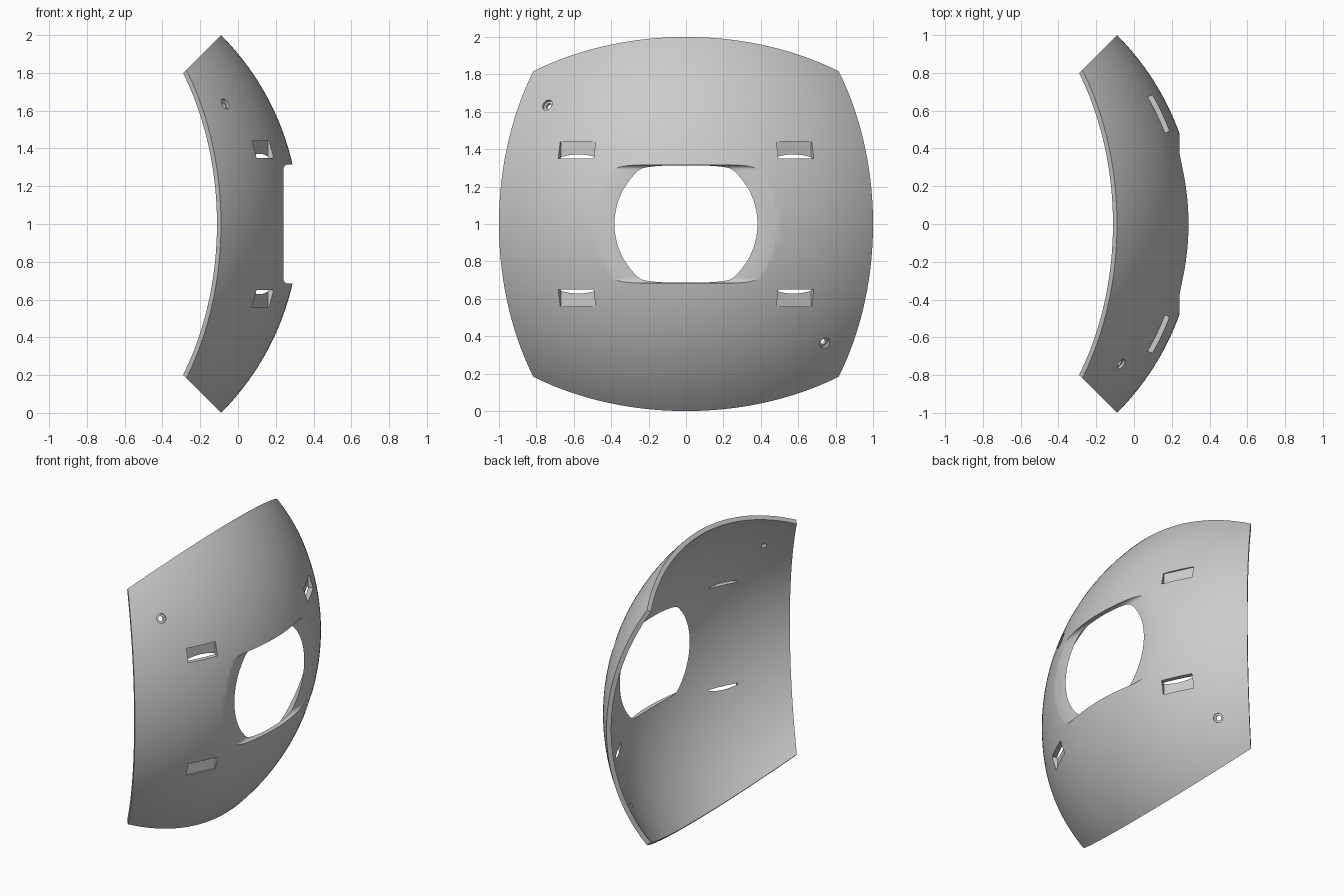
import bpy, bmesh
from math import tan, pi, atan2
from mathutils import Matrix, Vector

OUTER, INNER = 2 ** 0.5, 1.384
CENTRE = Vector((-1.09, 0, 1))      # centre of the sphere the panel belongs to

if "Cube" in bpy.data.objects:
    bpy.data.objects.remove(bpy.data.objects["Cube"])

grey = bpy.data.materials.new("plain grey")
grey.use_nodes = True
colour = (0.6, 0.6, 0.6, 1)
grey.diffuse_color = colour
grey.node_tree.nodes["Principled BSDF"].inputs["Base Color"].default_value = colour


def make_object(name, bm):
    bmesh.ops.recalc_face_normals(bm, faces=bm.faces)
    mesh = bpy.data.meshes.new(name)
    bm.to_mesh(mesh)
    bm.free()
    mesh.materials.append(grey)
    ob = bpy.data.objects.new(name, mesh)
    ob.location = CENTRE
    bpy.context.collection.objects.link(ob)
    return ob


def box(bm, size, matrix):
    return bmesh.ops.create_cube(bm, size=1, matrix=matrix @ Matrix.Diagonal((*size, 1)))


# Shell panel: one sixth of a hollow sphere, bounded by radial planes
bm = bmesh.new()
bmesh.ops.create_grid(bm, x_segments=64, y_segments=64, size=pi / 4)
for v in bm.verts:
    v.co = Vector((1, tan(v.co.x), tan(v.co.y))).normalized() * OUTER
inside = bmesh.ops.extrude_face_region(bm, geom=bm.faces[:], use_keep_orig=True)
for item in inside["geom"]:
    if isinstance(item, bmesh.types.BMVert):
        item.co *= INNER / OUTER
panel = make_object("shell_panel", bm)

cutters = []

# Flat central recess with rounded inner corners; it breaks through as the window
bm = bmesh.new()
box(bm, (0.4, 1.6, 0.63), Matrix.Translation((1.53, 0, 0)))
corners = [e for e in bm.edges if all(v.co.x < 1.4 for v in e.verts)
           and abs(e.verts[0].co.y - e.verts[1].co.y) > 1]
bmesh.ops.bevel(bm, geom=corners, offset=0.025, segments=6, profile=0.5, affect='EDGES')
cutters.append(make_object("recess_cutter", bm))

# Four shallow rectangular slots, turned to face outwards
bm = bmesh.new()
for side in (-1, 1):
    for level in (-1, 1):
        turn = Matrix.Rotation(side * atan2(0.585, 1.225), 4, 'Z')
        box(bm, (0.2, 0.21, 0.09), turn @ Matrix.Translation((1.433, 0, level * 0.395)))
cutters.append(make_object("slot_cutter", bm))

# Screw holes in two opposite corners: wide counterbore and narrow through hole
for name, radius, bottom in (("counterbore_cutter", 0.03, 1.4), ("hole_cutter", 0.017, 1.3)):
    bm = bmesh.new()
    for s in (-1, 1):
        axis = Vector((1.02, s * 0.74, -s * 0.635)).normalized()
        place = Matrix.Translation(axis * (bottom + 0.1)) @ axis.to_track_quat('Z', 'Y').to_matrix().to_4x4()
        bmesh.ops.create_cone(bm, cap_ends=True, segments=24, radius1=radius,
                              radius2=radius, depth=0.2, matrix=place)
    cutters.append(make_object(name, bm))

# Cut everything out of the panel
bpy.ops.object.select_all(action='DESELECT')
panel.select_set(True)
bpy.context.view_layer.objects.active = panel
for cutter in cutters:
    cut = panel.modifiers.new(cutter.name, 'BOOLEAN')
    cut.operation, cut.solver, cut.object = 'DIFFERENCE', 'EXACT', cutter
    bpy.ops.object.modifier_apply(modifier=cut.name)
    bpy.data.objects.remove(cutter)

bpy.ops.object.shade_smooth_by_angle(angle=pi / 6)
